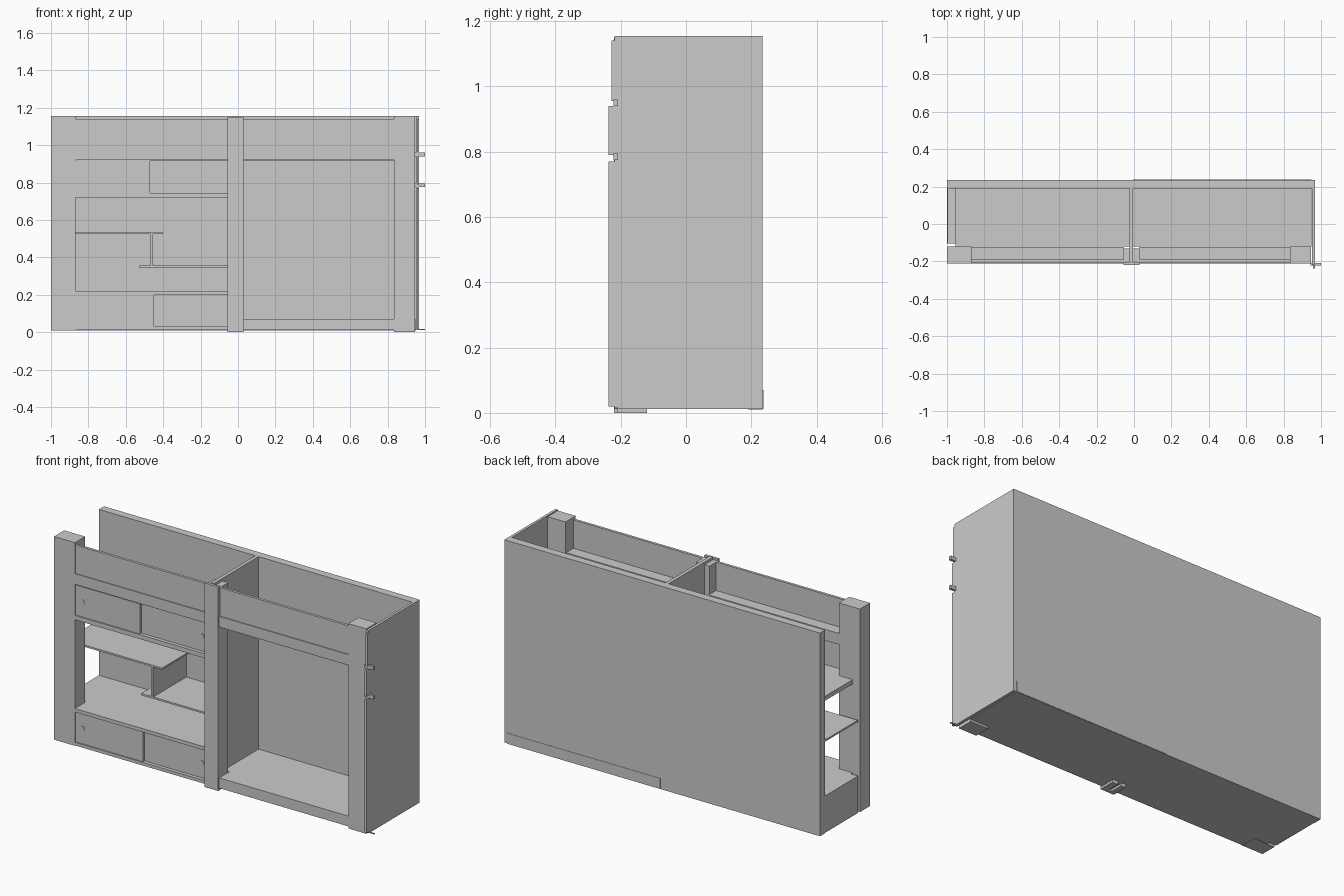
import bpy
import bmesh
import math
from mathutils import Matrix

if "Cube" in bpy.data.objects:
    bpy.data.objects.remove(bpy.data.objects["Cube"])


def box(name, x0, x1, y0, y1, z0, z1):
    """Axis-aligned board given by its extents."""
    bm = bmesh.new()
    bmesh.ops.create_cube(bm, size=1)
    bmesh.ops.scale(bm, verts=bm.verts, vec=(x1 - x0, y1 - y0, z1 - z0))
    bmesh.ops.translate(bm, verts=bm.verts,
                        vec=((x0 + x1) / 2, (y0 + y1) / 2, (z0 + z1) / 2))
    return link(name, bm)


def knob(name, x, y, z, r=0.014, depth=0.006):
    """Flat round finger pull facing the front."""
    bm = bmesh.new()
    bmesh.ops.create_cone(bm, cap_ends=True, segments=20, radius1=r, radius2=r, depth=depth)
    bmesh.ops.transform(bm, verts=bm.verts, matrix=Matrix.Translation((x, y, z))
                        @ Matrix.Rotation(math.pi / 2, 4, 'X'))
    return link(name, bm)


def link(name, bm):
    mesh = bpy.data.meshes.new(name)
    bm.to_mesh(mesh)
    bm.free()
    obj = bpy.data.objects.new(name, mesh)
    bpy.context.collection.objects.link(obj)
    return obj


L, CL, CR, R = -0.87, -0.055, 0.03, 0.835   # bay edges between posts
BACK = 0.19                                 # inner face of the back wall

# Main walls
box("back_wall", -1.0, 0.953, BACK, 0.235, 0.01, 1.155)
box("right_side_panel", 0.953, 0.968, -0.219, 0.234, 0.012, 1.155)
box("middle_divider", -0.025, -0.005, -0.205, BACK, 0.012, 1.155)

# Front posts
box("left_post", -1.0, L, -0.21, -0.12, 0.01, 1.155)
box("right_post", R, 0.947, -0.21, -0.12, 0.0, 1.155)
box("middle_post_face", CL, CR, -0.22, -0.205, 0.0, 1.15)
box("middle_post_left", CL, -0.025, -0.205, -0.13, 0.0, 1.14)
box("middle_post_right", -0.005, CR, -0.205, -0.13, 0.0, 1.14)

# Upper panels and rails, one set per bay
for side, x0, x1 in (("left", L, CL), ("right", CR, R)):
    box(side + "_upper_panel", x0, x1, -0.205, -0.19, 0.98, 1.14)
    box(side + "_rail", x0, x1, -0.21, -0.125, 0.92, 0.98)
    box(side + "_rail_lip", x0, x1, -0.2, -0.13, 0.914, 0.92)

# Right bay floor
box("right_base", -0.005, 0.95, -0.12, 0.237, 0.012, 0.07)
box("right_kickboard", CR, R, -0.21, -0.12, 0.012, 0.07)

# Left bay base cabinet
box("left_base_bottom", -0.955, -0.025, -0.12, BACK, 0.012, 0.03)
box("left_base_sill", L, CL, -0.21, -0.12, 0.012, 0.03)
box("left_base_end", -1.0, -0.955, -0.105, BACK, 0.012, 0.22)
box("left_base_top", -0.955, -0.025, -0.12, BACK, 0.2, 0.22)
box("left_base_top_front", L, CL, -0.21, -0.12, 0.2, 0.22)

# Upper cupboard floor
box("cupboard_floor", -0.955, -0.025, -0.12, BACK, 0.72, 0.745)
box("cupboard_floor_front", L, CL, -0.21, -0.12, 0.72, 0.745)

# Sliding doors with finger pulls
for level, z0, z1, split in (("lower", 0.03, 0.2, -0.45), ("upper", 0.745, 0.914, -0.47)):
    box(level + "_left_door", L, split, -0.203, -0.19, z0, z1)
    box(level + "_right_door", split - 0.01, CL, -0.19, -0.178, z0, z1)
    zm = (z0 + z1) / 2
    knob(level + "_left_pull", -0.828, -0.203, zm)
    knob(level + "_right_pull", -0.092, -0.19, zm)

# Staggered open shelves
box("high_shelf", -0.998, -0.4, -0.105, BACK, 0.524, 0.534)
box("low_shelf", -0.53, -0.025, -0.105, BACK, 0.346, 0.356)
box("shelf_divider", -0.468, -0.455, -0.105, BACK, 0.356, 0.524)

# Front edge strips and catches on the right side panel
for i, (y0, z0, z1) in enumerate(((-0.238, 0.02, 0.77), (-0.238, 0.79, 0.94),
                                  (-0.228, 0.955, 1.14))):
    box(f"side_edge_strip_{i}", 0.956, 0.968, y0, -0.219, z0, z1)
for i, z in enumerate((0.785, 0.95)):
    box(f"side_catch_{i}", 0.945, 1.0, -0.222, -0.208, z - 0.01, z + 0.01)
box("floor_catch", 0.95, 1.0, -0.216, -0.21, 0.013, 0.018)
